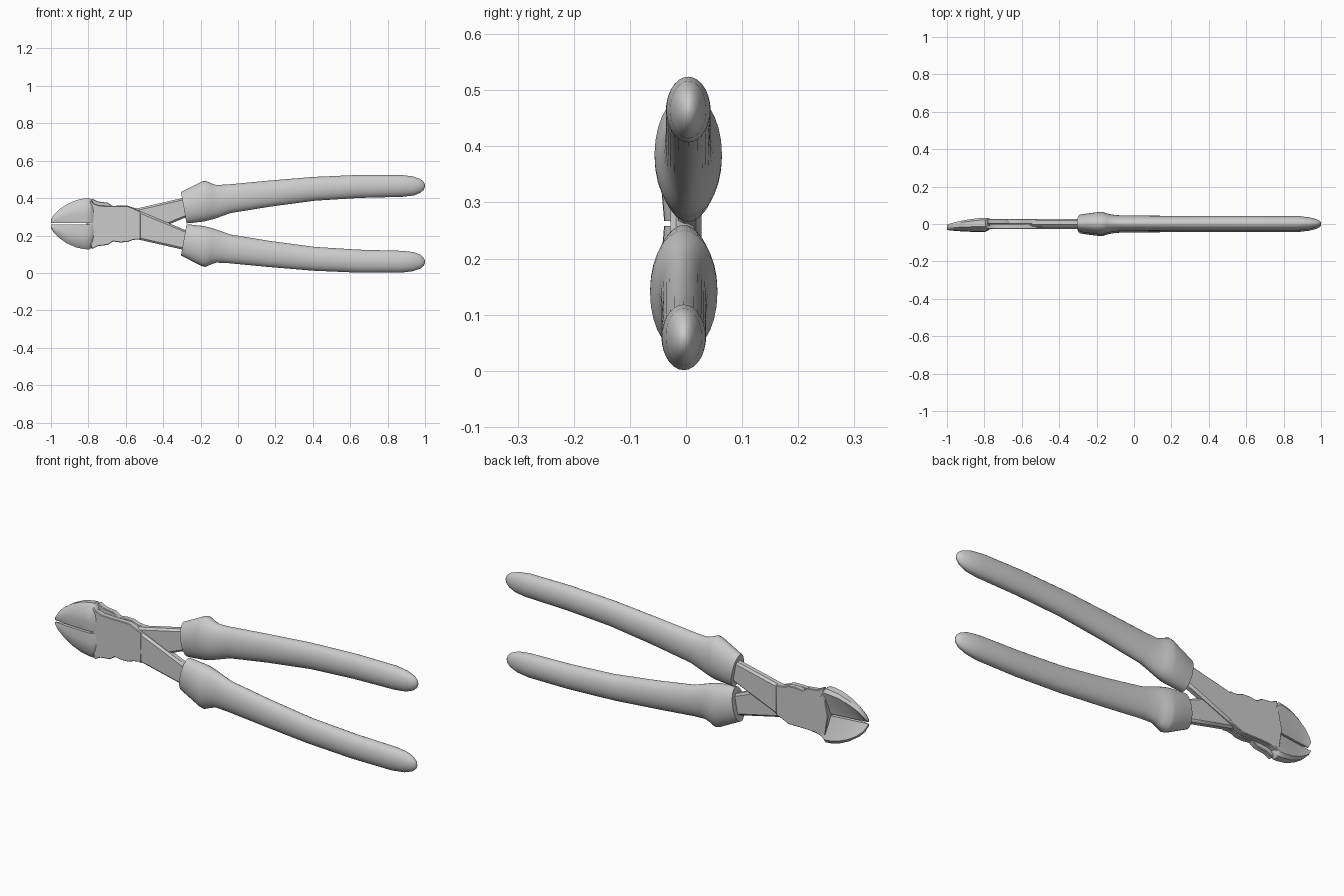
import bpy
import bmesh
import math

cube = bpy.data.objects.get("Cube")
if cube:
    bpy.data.objects.remove(cube, do_unlink=True)

MID = 0.2625  # height of the pivot axis

steel = bpy.data.materials.new("plain_grey")
steel.use_nodes = True
grey = (0.6, 0.6, 0.6, 1)
steel.diffuse_color = grey
steel.node_tree.nodes["Principled BSDF"].inputs["Base Color"].default_value = grey


def finish(name, bm, sy, sz, angle, bevel=0):
    """Flip a part about the pivot axis, then turn it into an object."""
    for v in bm.verts:
        v.co.y *= sy
        v.co.z = MID + sz * (v.co.z - MID)
    bmesh.ops.recalc_face_normals(bm, faces=bm.faces)
    mesh = bpy.data.meshes.new(name)
    bm.to_mesh(mesh)
    bm.free()
    mesh.materials.append(steel)
    mesh.shade_smooth()
    mesh.set_sharp_from_angle(angle=math.radians(angle))
    obj = bpy.data.objects.new(name, mesh)
    bpy.context.collection.objects.link(obj)
    if bevel:
        mod = obj.modifiers.new("edge_bevel", "BEVEL")
        mod.width = bevel
        mod.segments = 1
        mod.limit_method = "ANGLE"
        mod.angle_limit = math.radians(40)
    return obj


def loft(rings):
    """Skin a list of closed rings and cap both ends."""
    bm = bmesh.new()
    rows = [[bm.verts.new(p) for p in ring] for ring in rings]
    n = len(rows[0])
    for a, b in zip(rows, rows[1:]):
        for i in range(n):
            j = (i + 1) % n
            bm.faces.new((a[i], a[j], b[j], b[i]))
    bm.faces.new(rows[0])
    bm.faces.new(rows[-1])
    return bm


def slab(outline, y0, y1):
    """Extrude an x-z outline between two depths."""
    return loft([[(x, y, z) for x, z in outline] for y in (y0, y1)])


# Grip stations: lower x, lower z, upper x, upper z, half depth
GRIP = [
    (-0.275, 0.265, -0.305, 0.432, 0.046),
    (-0.24, 0.268, -0.25, 0.46, 0.053),
    (-0.18, 0.275, -0.195, 0.488, 0.06),
    (-0.16, 0.28, -0.175, 0.493, 0.06),
    (-0.13, 0.288, -0.145, 0.48, 0.051),
    (-0.09, 0.302, -0.115, 0.47, 0.044),
    (-0.04, 0.32, -0.05, 0.473, 0.041),
    (0.17, 0.354, 0.15, 0.492, 0.04),
    (0.41, 0.386, 0.4, 0.513, 0.04),
    (0.65, 0.401, 0.65, 0.524, 0.04),
    (0.88, 0.407, 0.87, 0.524, 0.039),
    (0.94, 0.414, 0.935, 0.516, 0.032),
    (0.975, 0.428, 0.975, 0.502, 0.022),
    (0.993, 0.444, 0.993, 0.487, 0.013),
    (1.0, 0.46, 1.0, 0.472, 0.004),
]


def grip(name, s):
    rings = []
    for xb, zb, xt, zt, hy in GRIP:
        ring = []
        for k in range(28):
            a = math.tau * k / 28
            t = 0.5 + 0.5 * math.sin(a)
            ring.append((xb + (xt - xb) * t, 0.004 + hy * math.cos(a), zb + (zt - zb) * t))
        rings.append(ring)
    finish(name, loft(rings), s, s, 45)


# Jaw stations: x, spine height, front y, back y, cutting edge y
JAW = [
    (-1.0, 0.285, -0.031, -0.004, -0.024),
    (-0.985, 0.31, -0.034, 0.002, -0.022),
    (-0.955, 0.34, -0.037, 0.01, -0.018),
    (-0.915, 0.367, -0.04, 0.019, -0.013),
    (-0.865, 0.389, -0.042, 0.027, -0.006),
    (-0.82, 0.398, -0.043, 0.032, 0.0),
    (-0.795, 0.4, -0.042, 0.033, 0.003),
    (-0.783, 0.39, -0.036, 0.031, 0.005),
    (-0.77, 0.37, -0.028, 0.028, 0.006),
]


def jaw(name, sz):
    rings = []
    for x, zt, yf, yb, yc in JAW:
        edge = 0.267
        h = zt - edge
        rings.append([
            (x, yf + 0.004, edge), (x, yf, edge + 0.35 * h),
            (x, yf + 0.003, edge + 0.75 * h), (x, yf * 0.6 + yb * 0.4, zt),
            (x, yb * 0.85 + yf * 0.15, zt - 0.02 * h), (x, yb, edge + 0.85 * h),
            (x, yc * 0.6 + yb * 0.4, edge + 0.4 * h), (x, yc, edge)])
    finish(name, loft(rings), 1, sz, 40)


# Flat half of the lap joint, with its scalloped underside
JOINT = [
    (-0.81, 0.262), (-0.79, 0.385), (-0.77, 0.37), (-0.74, 0.36), (-0.685, 0.358),
    (-0.59, 0.358), (-0.52, 0.328), (-0.52, 0.176), (-0.54, 0.179), (-0.565, 0.175),
    (-0.59, 0.165), (-0.63, 0.163), (-0.668, 0.168), (-0.695, 0.15),
    (-0.75, 0.143), (-0.782, 0.127),
]

# Handle shank running from the joint into the grip
SHANK = [
    (-0.6, 0.35), (-0.58, 0.353), (-0.24, 0.212), (-0.24, 0.112), (-0.46, 0.162),
    (-0.53, 0.178), (-0.6, 0.185),
]

for side, s in (("front", 1), ("back", -1)):
    finish(side + "_joint_plate", slab(JOINT, -0.028, 0.0), s, s, 30, 0.003)
    finish(side + "_shank", slab(SHANK, -0.0275, 0.014), s, s, 30, 0.01)

jaw("upper_jaw", 1)
jaw("lower_jaw", -1)
grip("upper_grip", 1)
grip("lower_grip", -1)
